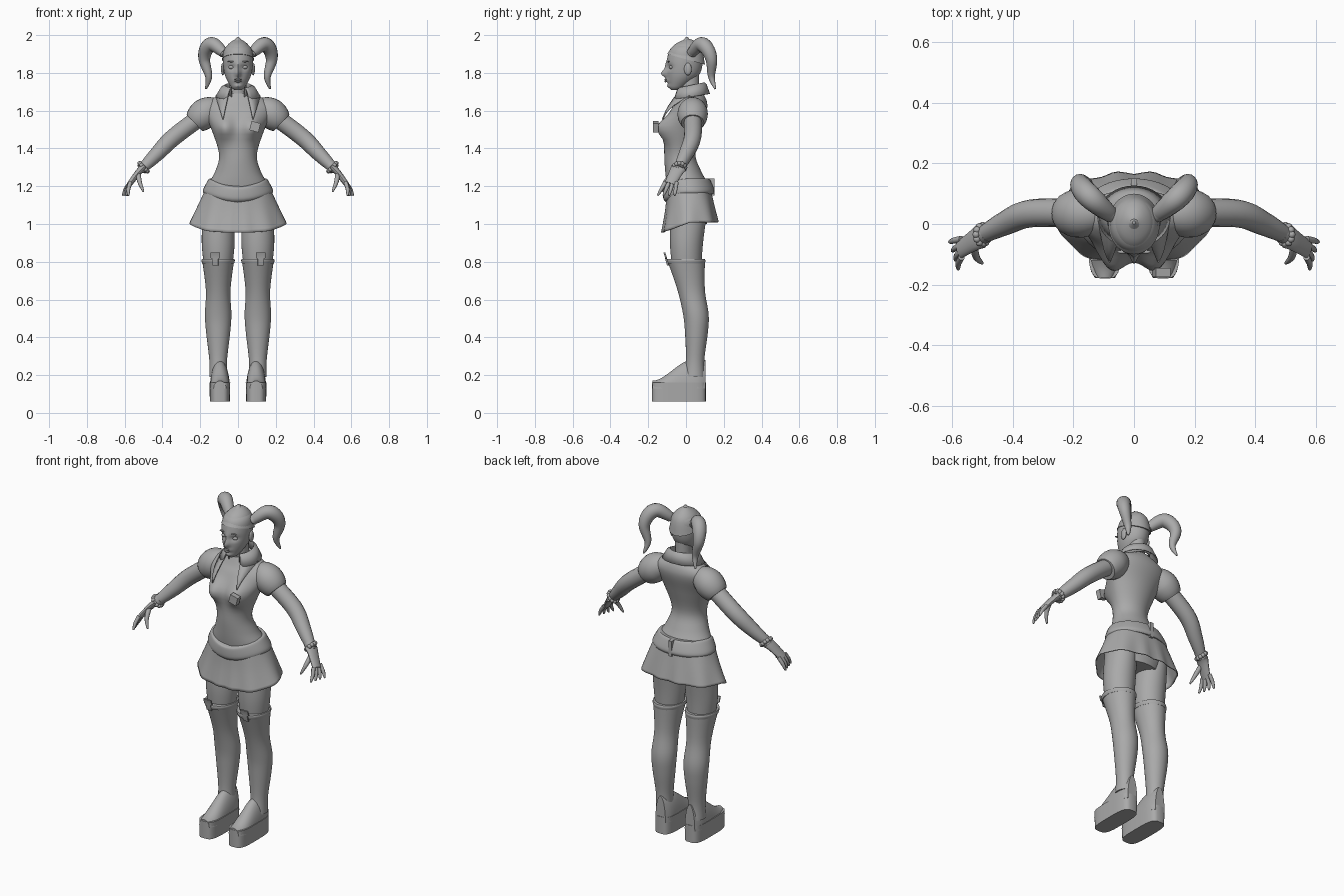
import bpy, bmesh, math
from math import sin, cos, pi, tau, radians, exp, copysign
from mathutils import Vector

cube = bpy.data.objects.get("Cube")
if cube:
    bpy.data.objects.remove(cube)

shade = (.4, .4, .4, 1)
grey = bpy.data.materials.new("plain grey")
grey.use_nodes = True
grey.diffuse_color = shade
grey.node_tree.nodes["Principled BSDF"].inputs["Base Color"].default_value = shade


def finish(name, bm, thick=0):
    bmesh.ops.recalc_face_normals(bm, faces=bm.faces)
    mesh = bpy.data.meshes.new(name)
    bm.to_mesh(mesh)
    bm.free()
    mesh.materials.append(grey)
    part = bpy.data.objects.new(name, mesh)
    bpy.context.collection.objects.link(part)
    if thick:
        part.modifiers.new("thickness", 'SOLIDIFY').thickness = thick
    bpy.ops.object.select_all(action='DESELECT')
    part.select_set(True)
    bpy.context.view_layer.objects.active = part
    bpy.ops.object.shade_smooth_by_angle(angle=radians(40))


def smooth_rows(rows, steps):
    """Catmull-Rom curve through rows of numbers."""
    result, last = [], len(rows) - 1
    for i in range(last):
        near = [rows[max(0, min(last, k))] for k in range(i - 1, i + 3)]
        for step in range(steps):
            t = step / steps
            result.append([b + t / 2 * (c - a + t * (2*a - 5*b + 4*c - d + t * (3*b - a - 3*c + d)))
                           for a, b, c, d in zip(*near)])
    return result + [list(rows[last])]


def skin(name, rings, cap=True, closed=True, thick=0):
    """Join matching rings of points with quads."""
    bm = bmesh.new()
    verts = [[bm.verts.new(point) for point in ring] for ring in rings]
    count = len(verts[0])
    for low, high in zip(verts, verts[1:]):
        for i in range(count if closed else count - 1):
            j = (i + 1) % count
            bm.faces.new((low[i], low[j], high[j], high[i]))
    if cap:
        bm.faces.new(verts[0])
        bm.faces.new(verts[-1])
    finish(name, bm, thick)


def stack(name, rows, centre=0, count=40, steps=5, warp=None, power=1, **options):
    """Level rings from rows of (height, half width, front, back)."""
    rings = []
    for z, width, front, back in smooth_rows(rows, steps):
        ring = []
        for i in range(count):
            across, along = (copysign(abs(k) ** power, k)
                             for k in (cos(tau * i / count), sin(tau * i / count)))
            point = Vector((centre + width * across,
                            (front + back + (back - front) * along) / 2, z))
            if warp:
                warp(point, along)
            ring.append(point)
        rings.append(ring)
    skin(name, rings, **options)


def tube(name, path, radius, wide=1, count=16, steps=5):
    """Rings square to a path; radius is a rule along its length."""
    points = [Vector(p) for p in smooth_rows(path, steps)]
    last = len(points) - 1
    rings = []
    for i, point in enumerate(points):
        ahead = (points[min(i + 1, last)] - points[max(i - 1, 0)]).normalized()
        side = Vector((0, 1, 0)).cross(ahead).normalized()
        up = ahead.cross(side)
        size = radius(i / last)
        rings.append([point + size * (side * cos(tau * k / count) + up * wide * sin(tau * k / count))
                      for k in range(count)])
    skin(name, rings)


def blob(name, place, size):
    bm = bmesh.new()
    bmesh.ops.create_uvsphere(bm, u_segments=16, v_segments=10, radius=1)
    bmesh.ops.scale(bm, vec=size, verts=bm.verts)
    bmesh.ops.translate(bm, vec=place, verts=bm.verts)
    finish(name, bm)


def bump(point, x, z, width, height):
    return exp(-((point.x - x) / width) ** 2 - ((point.z - z) / height) ** 2)


# torso with bust
def raise_bust(point, along):
    if along < 0:
        fullness = bump(point, .075, 1.51, .055, .06) + bump(point, -.075, 1.51, .055, .06)
        point.y -= .06 * fullness * min(1, -2 * along)


stack("torso", [(1, .13, -.07, .11), (1.1, .17, -.08, .13), (1.2, .16, -.1, .12), (1.28, .12, -.11, .08),
                (1.37, .1, -.115, .05), (1.5, .14, -.11, .08), (1.6, .18, -.08, .11), (1.65, .16, -.05, .11),
                (1.69, .08, -.03, .09), (1.71, .04, -.02, .07)], count=64, warp=raise_bust)
stack("neck", [(1.64, .05, -.03, .08), (1.7, .045, -.03, .07), (1.8, .045, -.03, .07)])
stack("choker", [(1.69, .05, -.035, .075), (1.7, .05, -.035, .075)], steps=1)


# head with nose, chin, mouth and eye sockets
def shape_face(point, along):
    if along < 0:
        point.y -= .03 * bump(point, 0, 1.795, .013, .02) + .01 * bump(point, 0, 1.83, .01, .03)
        point.y -= .012 * bump(point, 0, 1.76, .02, .01) + .01 * bump(point, 0, 1.73, .02, .01)
        for x in (.035, -.035):
            point.y += .014 * bump(point, x, 1.83, .02, .013)


stack("head", [(1.71, .02, -.08, -.03), (1.73, .04, -.09, 0), (1.79, .07, -.1, .07), (1.87, .08, -.1, .09),
               (1.93, .07, -.08, .08), (1.97, .02, -.02, .04)], count=56, steps=8, warp=shape_face)
for name, z in (("upper_lip", 1.765), ("lower_lip", 1.755)):
    blob(name, (0, -.108, z), (.018, .007, .005))


# hair cap, lower at the nape than at the forehead
def lower_nape(point, along):
    point.z -= .4 * (1 + along) * max(0, 1.97 - point.z)


stack("hair_cap", [(1.9, .085, -.1, .1), (1.95, .06, -.06, .08), (1.98, .01, 0, .02)], warp=lower_nape)
stack("hair_tuft", [(1.96, .03, -.03, .03), (1.99, .005, 0, .01)], count=12)

# folded collar, open at the front and higher at the back
collar = []
for radius, z in ((.06, 1.67), (.07, 1.72), (.09, 1.71), (.12, 1.66)):
    sweep = [radians(10 * k - 60) for k in range(31)]
    collar.append([(radius * cos(a), .025 + (.03 + .6 * radius) * sin(a), z + .015 * (1 + sin(a))) for a in sweep])
skin("collar", collar, cap=False, closed=False, thick=.006)


# belt and pleated skirt, both dipping at the front
def dip_belt(point, along):
    point.z -= .045 * max(0, -along) ** 2


def pleat(point, along):
    flare = max(0, 1.18 - point.z) / .17
    fold = 1 + .03 * flare * cos(10 * math.atan2(point.y, point.x))
    point.x *= fold
    point.y *= fold
    point.z -= .055 * flare * max(0, -along)


stack("belt", [(1.16, .18, -.105, .145), (1.18, .185, -.12, .15), (1.23, .16, -.12, .13), (1.24, .15, -.11, .12)],
      warp=dip_belt)
skin("belt_loop", [[(-.01, .12, z), (.01, .12, z), (.01, .15, z), (-.01, .15, z)] for z in (1.15, 1.24)])
stack("skirt", [(1.19, .17, -.1, .13), (1.1, .21, -.11, .15), (1.01, .25, -.13, .17)],
      count=80, warp=pleat, power=.85, cap=False, thick=.006)

# small badge on the chest
tilted = [radians(30 + 90 * k) for k in range(4)]
skin("chest_badge", [[(.09 + .035 * cos(a), y, 1.515 + .035 * sin(a)) for a in tilted] for y in (-.175, -.145)])


def build_side(side, sign):
    def tube_here(name, path, radius, **options):
        tube(side + name, [(sign * x, y, z) for x, y, z in path], radius, **options)

    # lapel narrowing to a point on the chest
    inner, outer, tip = Vector((.05, -.04, 1.7)), Vector((.12, .02, 1.68)), Vector((.08, -.13, 1.55))
    lapel = []
    for step in range(7):
        t = step / 6
        row = []
        for u in (0, .5, 1):
            point = inner.lerp(outer, u).lerp(tip, t * .97)
            point.y -= (.01 + .02 * u) * sin(pi * t)
            point.x *= sign
            row.append(point)
        lapel.append(row)
    skin(side + "_lapel", lapel, cap=False, closed=False, thick=.006)

    # puffed sleeve, arm and studded bracelet
    tube_here("_sleeve", [(.1, .035, 1.63), (.17, .035, 1.59), (.23, .035, 1.535)],
              lambda t: .04 + .02 * t + .03 * sin(pi * t), count=24)
    tube_here("_arm", [(.18, .035, 1.58), (.34, .035, 1.46), (.43, 0, 1.37), (.515, -.045, 1.285)],
              lambda t: .047 - .026 * t ** 3)
    wrist, across, along = Vector((sign * .5, -.035, 1.3)), Vector((sign * .7, 0, .7)), Vector((0, 1, 0))
    for k in range(12):
        turn = tau * k / 12
        blob(side + "_bracelet_stud", wrist + .03 * (across * cos(turn) + along * sin(turn)), (.012, .012, .012))
    tube_here("_bracelet", [(.485, -.03, 1.315), (.51, -.04, 1.29)], lambda t: .03)

    # hand, fingers and thumb
    tube_here("_palm", [(.505, -.04, 1.295), (.53, -.055, 1.27), (.575, -.085, 1.21)],
              lambda t: .02 - .006 * t, wide=2.1)
    for k, name in enumerate(("_little", "_ring", "_middle", "_index")):
        base = Vector((.57, -.05 - .02 * k, 1.22))
        end = Vector((.61 - .01 * k, -.06 - .03 * k, 1.15))
        knuckle = base.lerp(end, .5) + Vector((.005, 0, 0))
        tube_here(name + "_finger", [base, knuckle, end], lambda t: .011 - .007 * t ** 3, count=10)
    tube_here("_thumb", [(.53, -.07, 1.27), (.52, -.11, 1.22), (.5, -.13, 1.17)],
              lambda t: .014 - .01 * t ** 2, count=10)

    # pigtail with its tie, ear, eye and brow
    tube_here("_pigtail", [(.07, .025, 1.9), (.13, .075, 1.95), (.165, .11, 1.93), (.178, .135, 1.87),
                           (.155, .135, 1.78), (.17, .155, 1.715)],
              lambda t: .004 + .014 * (1 - t) + .026 * sin(pi * t ** .7), steps=8)
    tube_here("_hair_tie", [(.075, .03, 1.905), (.09, .04, 1.92)], lambda t: .027)
    blob(side + "_ear", (sign * .08, .01, 1.82), (.01, .02, .033))
    blob(side + "_eye", (sign * .035, -.078, 1.83), (.016, .012, .01))
    blob(side + "_eyebrow", (sign * .036, -.092, 1.86), (.02, .006, .004))

    # thigh and tall boot with a rim and a front tab
    hip, foot = sign * .105, sign * .096
    stack(side + "_thigh", [(.74, .07, -.07, .08), (.9, .087, -.085, .09), (1.08, .08, -.08, .115)], hip)
    stack(side + "_boot", [(.19, .047, -.01, .1), (.28, .047, 0, .097), (.42, .063, -.005, .115),
                           (.52, .07, -.015, .12), (.65, .065, -.045, .1), (.81, .085, -.1, .1)], hip)
    stack(side + "_boot_rim", [(.79, .084, -.1, .1), (.805, .088, -.105, .103), (.815, .086, -.104, .1)], hip)
    stack(side + "_boot_tab", [(.78, .016, -.1, -.09), (.815, .016, -.11, -.1), (.82, .026, -.11, -.1),
                               (.85, .025, -.12, -.11)], sign * .12, power=.3, steps=1)

    # foot swept from toe to heel, on a thick platform
    upper = []
    for step in range(15):
        t = step / 14
        rise = min(1, t / .75)
        top = .04 + .11 * rise * rise * (3 - 2 * rise)
        width = .053 - .02 * abs(2 * t - 1) ** 6
        arch = [pi * k / 12 for k in range(13)]
        upper.append([(foot + width * cos(a), .28 * t - .178, .13 + top * sin(a)) for a in arch])
    skin(side + "_foot", upper)
    stack(side + "_platform", [(.06, .053, -.18, .105), (.16, .055, -.18, .105)], foot, power=.55, steps=1)


build_side("left", 1)
build_side("right", -1)
